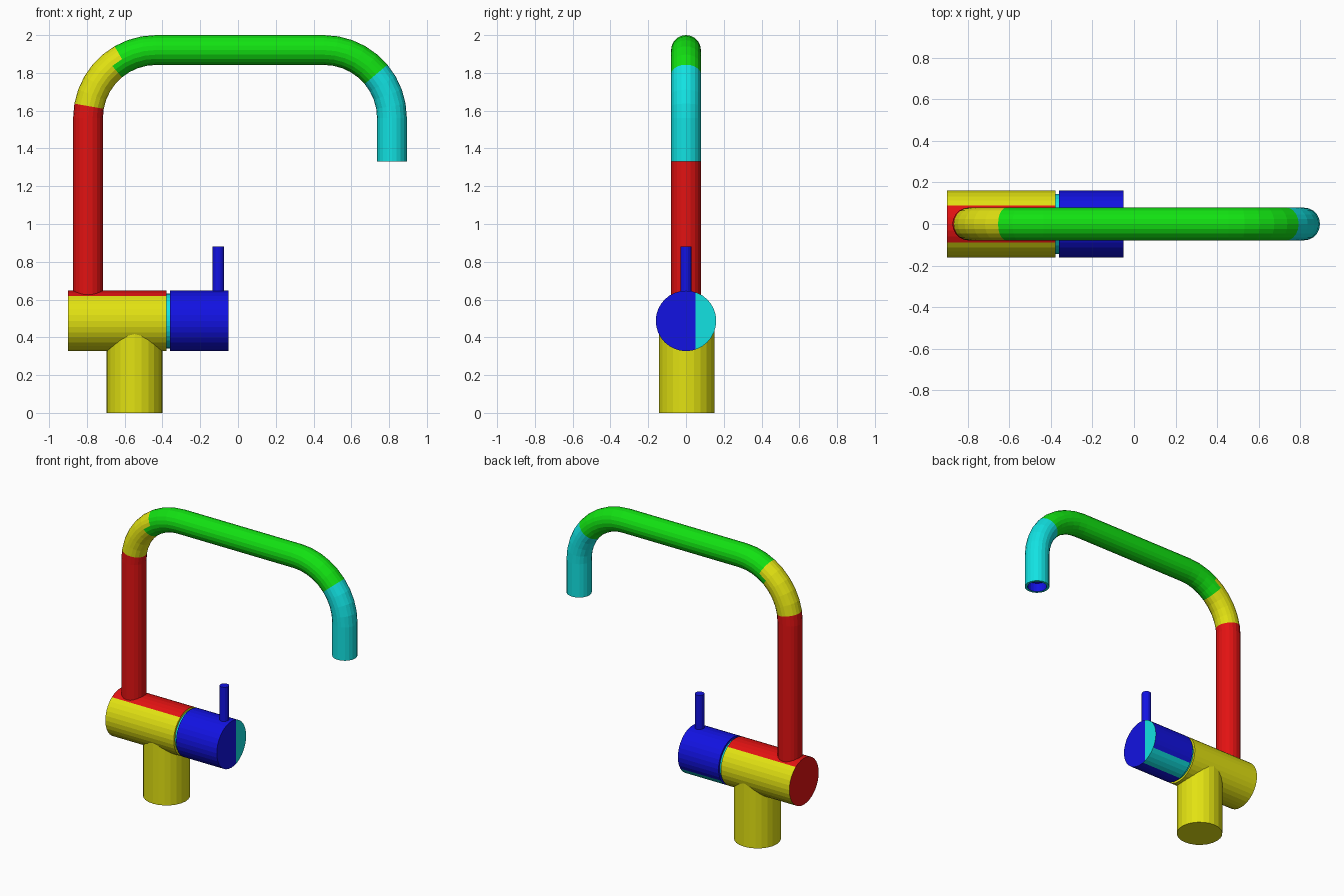
import bpy, bmesh, math
from mathutils import Matrix, Vector

if "Cube" in bpy.data.objects:
    bpy.data.objects.remove(bpy.data.objects["Cube"])


def material(name, rgb):
    m = bpy.data.materials.new(name)
    m.diffuse_color = (*rgb, 1)
    m.use_nodes = True
    m.node_tree.nodes["Principled BSDF"].inputs["Base Color"].default_value = m.diffuse_color
    return m


HI, LO = 0.76, 0.006
MATS = [material("red", (HI, LO, LO)), material("yellow", (HI, HI, LO)),
        material("green", (LO, HI, LO)), material("cyan", (LO, HI, HI)),
        material("blue", (LO, LO, HI))]
RED, YELLOW, GREEN, CYAN, BLUE = range(5)


def finish(name, bm, rule):
    """Turn a bmesh into an object, colouring each face by rule(centre, normal)."""
    bm.normal_update()
    for f in bm.faces:
        f.material_index = rule(f.calc_center_median(), f.normal)
    me = bpy.data.meshes.new(name)
    bm.to_mesh(me)
    bm.free()
    for m in MATS:
        me.materials.append(m)
    ob = bpy.data.objects.new(name, me)
    bpy.context.collection.objects.link(ob)
    return ob


def cylinder(start, end, radius, sides):
    bm = bmesh.new()
    a, b = Vector(start), Vector(end)
    rot = (b - a).to_track_quat('Z', 'Y').to_matrix().to_4x4()
    bmesh.ops.create_cone(bm, cap_ends=True, segments=sides, radius1=radius,
                          radius2=radius, depth=(b - a).length,
                          matrix=Matrix.Translation((a + b) / 2) @ rot)
    return bm


AXIS = 0.487   # height of the horizontal body axis

# Upright base
finish("base", cylinder((-0.548, 0.004, 0), (-0.548, 0.004, 0.46), 0.147, 24),
       lambda c, n: YELLOW)


# Horizontal body: red strip on top and red outer end
def body_rule(c, n):
    return RED if n.x < -0.9 or n.z > math.cos(math.radians(34)) else YELLOW


finish("body", cylinder((-0.9, 0, AXIS), (-0.378, 0, AXIS), 0.16, 32), body_rule)

# Narrow neck between body and knob
finish("neck", cylinder((-0.39, 0, AXIS), (-0.35, 0, AXIS), 0.145, 32),
       lambda c, n: CYAN)

# Knob: end face cut into two colours, one strip underneath
knob = cylinder((-0.36, 0, AXIS), (-0.05, 0, AXIS), 0.16, 32)
knob.normal_update()
cap = [f for f in knob.faces if f.normal.x > 0.9]
geom = cap + list({e for f in cap for e in f.edges}) + list({v for f in cap for v in f.verts})
bmesh.ops.bisect_plane(knob, geom=geom, plane_co=(0, 0.05, 0), plane_no=(0, 1, 0))


def knob_rule(c, n):
    if n.x > 0.9:
        return CYAN if c.y > 0.05 else BLUE
    angle = math.degrees(math.atan2(n.z, n.y))
    return CYAN if abs(n.x) < 0.5 and -74 < angle < -33 else BLUE


finish("knob", knob, knob_rule)

# Lever on the knob
finish("lever", cylinder((-0.104, 0, 0.6), (-0.104, 0, 0.88), 0.03, 16),
       lambda c, n: BLUE)

# Spout: a tube swept up, over and down, hollow at its mouth
R, BEND, SIDES = 0.079, 0.36, 20
LEFT, RIGHT, TOP = -0.794, 0.815, 1.921
CZ = TOP - BEND
MOUTH = 1.332
path = [(LEFT, 0.6, 0, R)]                        # x, z, heading, radius
for i in range(10):
    a = math.radians(10 * i)
    path.append((LEFT + BEND - BEND * math.cos(a), CZ + BEND * math.sin(a), a, R))
for i in range(10):
    a = math.radians(90 + 10 * i)
    path.append((RIGHT - BEND - BEND * math.cos(a), CZ + BEND * math.sin(a), a, R))
path += [(RIGHT, MOUTH, math.pi, R), (RIGHT, MOUTH, math.pi, 0.062),
         (RIGHT, MOUTH + 0.06, math.pi, 0.062)]

spout = bmesh.new()
rings = []
for x, z, a, r in path:
    ring = []
    for k in range(SIDES):
        t = 2 * math.pi * k / SIDES
        u = r * math.cos(t)
        ring.append(spout.verts.new((x - u * math.cos(a), r * math.sin(t),
                                     z + u * math.sin(a))))
    rings.append(ring)
for p, q in zip(rings, rings[1:]):
    for k in range(SIDES):
        j = (k + 1) % SIDES
        spout.faces.new((p[k], p[j], q[j], q[k]))
spout.faces.new(rings[0])
spout.faces.new(rings[-1])
bmesh.ops.recalc_face_normals(spout, faces=spout.faces)


def spout_rule(c, n):
    if c.x > 0.6 and c.z < MOUTH + 0.1 and math.hypot(c.x - RIGHT, c.y) < 0.065:
        return BLUE                               # inside of the mouth
    if c.x < LEFT + BEND:                         # riser and first bend
        dx, dz = LEFT + BEND - c.x, c.z - CZ
        angle = math.degrees(math.atan2(dz, dx))
        if angle < 10:
            return RED
        outer = math.hypot(dx, dz) > BEND
        return YELLOW if angle < (60 if outer else 50) else GREEN
    if c.x > RIGHT - BEND:                        # second bend and mouth
        angle = math.degrees(math.atan2(c.z - CZ, c.x - RIGHT + BEND))
        return CYAN if angle < 40 else GREEN
    return GREEN


finish("spout", spout, spout_rule)
